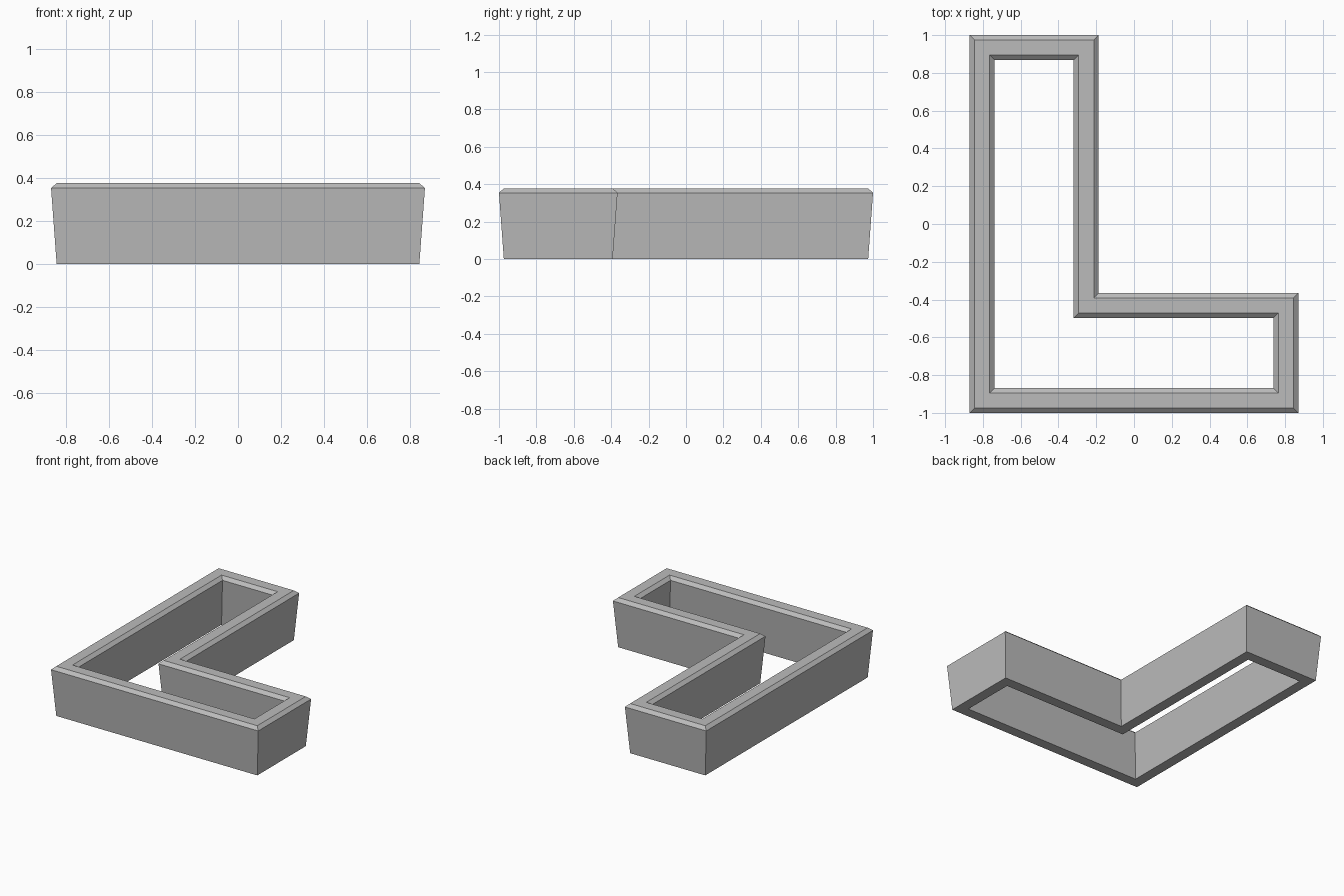
import bpy
import bmesh
from mathutils import Vector

cube = bpy.data.objects.get("Cube")
if cube:
    bpy.data.objects.remove(cube, do_unlink=True)

# Plain grey material
grey = bpy.data.materials.new("plain grey")
grey.use_nodes = True
colour = (0.5, 0.5, 0.5, 1)
grey.diffuse_color = colour
grey.node_tree.nodes["Principled BSDF"].inputs["Base Color"].default_value = colour

# L-shaped outline, counter-clockwise, at the widest outer edge
outline = [Vector(p) for p in [(-0.87, -1), (0.87, -1), (0.87, -0.366),
                               (-0.187, -0.366), (-0.187, 1), (-0.87, 1)]]

# Wall section as (inset, height): tapered sides with a bevelled top
width, taper, rim, height = 0.132, 0.026, 0.354, 0.377
section = [(taper, 0), (0, rim), (taper, height),
           (width - taper, height), (width, rim), (width - taper, 0)]


def inward(a, b):
    """Unit normal pointing into the outline from edge a-b."""
    d = (b - a).normalized()
    return Vector((-d.y, d.x))


# Sweep the section round the outline with mitred corners
bm = bmesh.new()
rings = []
for i, p in enumerate(outline):
    after = outline[(i + 1) % len(outline)]
    mitre = inward(outline[i - 1], p) + inward(p, after)
    rings.append([bm.verts.new((*(p + mitre * inset), z)) for inset, z in section])

for i, ring in enumerate(rings):
    before = rings[i - 1]
    for j in range(len(section)):
        bm.faces.new((before[j - 1], ring[j - 1], ring[j], before[j]))
bmesh.ops.recalc_face_normals(bm, faces=bm.faces)

mesh = bpy.data.meshes.new("planter_wall")
bm.to_mesh(mesh)
bm.free()
mesh.materials.append(grey)
wall = bpy.data.objects.new("planter_wall", mesh)
bpy.context.collection.objects.link(wall)
